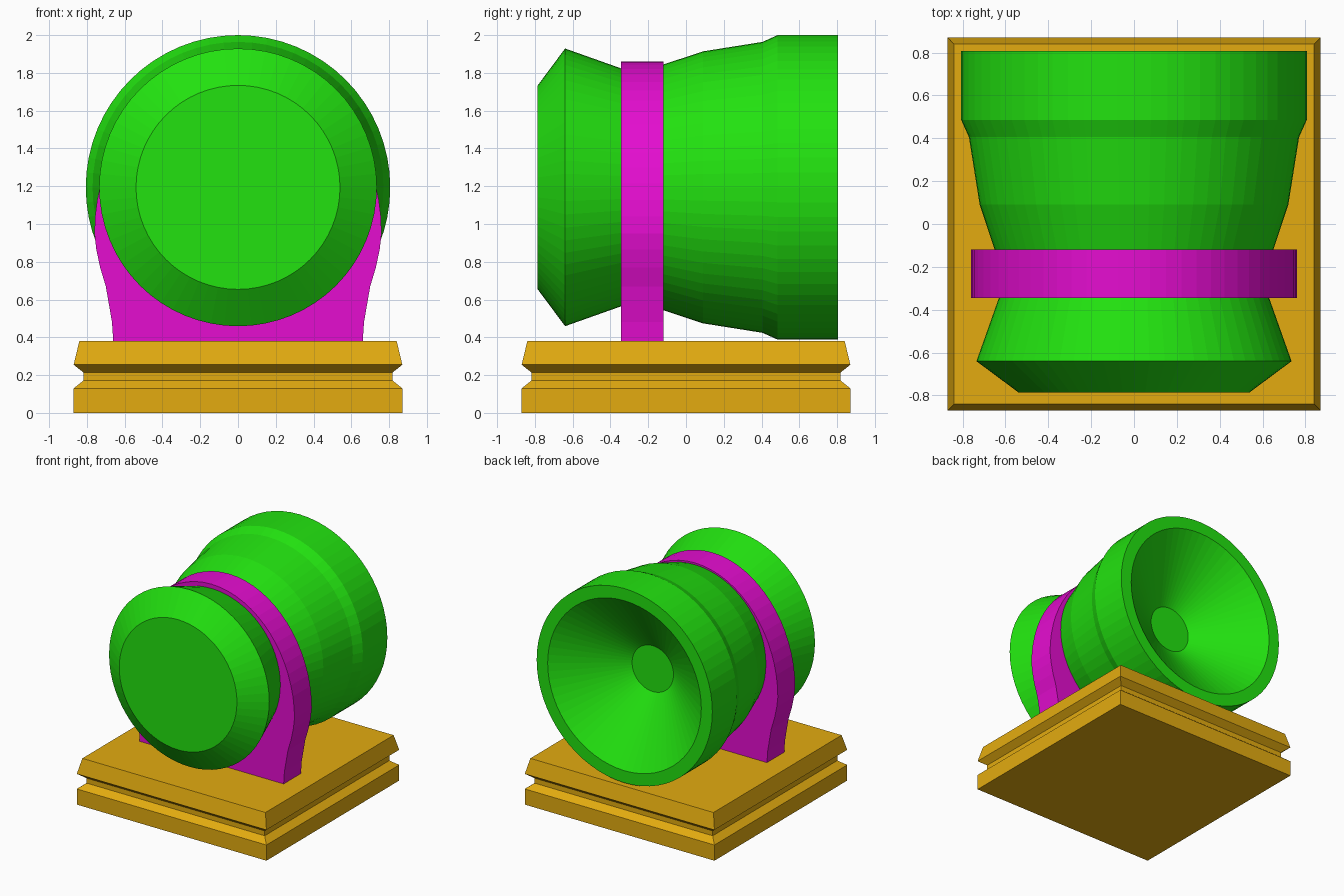
import bpy, bmesh
from math import sin, cos, pi

if "Cube" in bpy.data.objects:
    bpy.data.objects.remove(bpy.data.objects["Cube"])


def make_object(name, bm, color):
    bmesh.ops.recalc_face_normals(bm, faces=bm.faces)
    mesh = bpy.data.meshes.new(name)
    bm.to_mesh(mesh)
    bm.free()
    mat = bpy.data.materials.new(name + "_paint")
    mat.diffuse_color = (*color, 1)
    mat.use_nodes = True
    mat.node_tree.nodes["Principled BSDF"].inputs["Base Color"].default_value = mat.diffuse_color
    mesh.materials.append(mat)
    ob = bpy.data.objects.new(name, mesh)
    bpy.context.collection.objects.link(ob)
    return ob


def loft(name, rings, color):
    """Skin a stack of equal-length point rings and cap both ends."""
    bm = bmesh.new()
    loops = [[bm.verts.new(p) for p in ring] for ring in rings]
    for a, b in zip(loops, loops[1:]):
        for i in range(len(a)):
            j = (i + 1) % len(a)
            bm.faces.new((a[i], a[j], b[j], b[i]))
    bm.faces.new(loops[0])
    bm.faces.new(loops[-1])
    return make_object(name, bm, color)


GREEN, MAGENTA, GOLD = (0.016, 0.76, 0.005), (0.78, 0.004, 0.63), (0.77, 0.41, 0.005)

# Square plinth with a groove around it: (half width, z)
plinth = [(0.87, 0), (0.87, 0.13), (0.817, 0.172), (0.817, 0.213),
          (0.87, 0.255), (0.84, 0.38)]
loft("plinth", [[(sx * h, sy * h, z) for sx, sy in
                 ((-1, -1), (1, -1), (1, 1), (-1, 1))] for h, z in plinth], GOLD)

# Lathed body lying along y, ending in a conical mouth: (y, radius)
SIDES, AXIS_Z = 64, 1.194
body = [(-0.785, 0.54), (-0.64, 0.735), (-0.265, 0.602), (0.09, 0.72),
        (0.405, 0.77), (0.485, 0.806), (0.806, 0.806),
        (0.806, 0.705), (0.435, 0.19)]
loft("horn_body", [[(r * sin(2 * pi * i / SIDES), y, AXIS_Z + r * cos(2 * pi * i / SIDES))
                    for i in range(SIDES)] for y, r in body], GREEN)

# Arched cradle: flared foot below, elliptical arch above
foot = [(0.66, 0.375), (0.667, 0.48), (0.683, 0.573), (0.70, 0.67),
        (0.73, 0.77), (0.75, 0.865)]
arch = [(0.76 * cos(pi * i / 32), 0.95 + 0.91 * sin(pi * i / 32)) for i in range(33)]
outline = foot + arch + [(-x, z) for x, z in reversed(foot)]
loft("cradle", [[(x, y, z) for x, z in outline] for y in (-0.345, -0.118)], MAGENTA)
